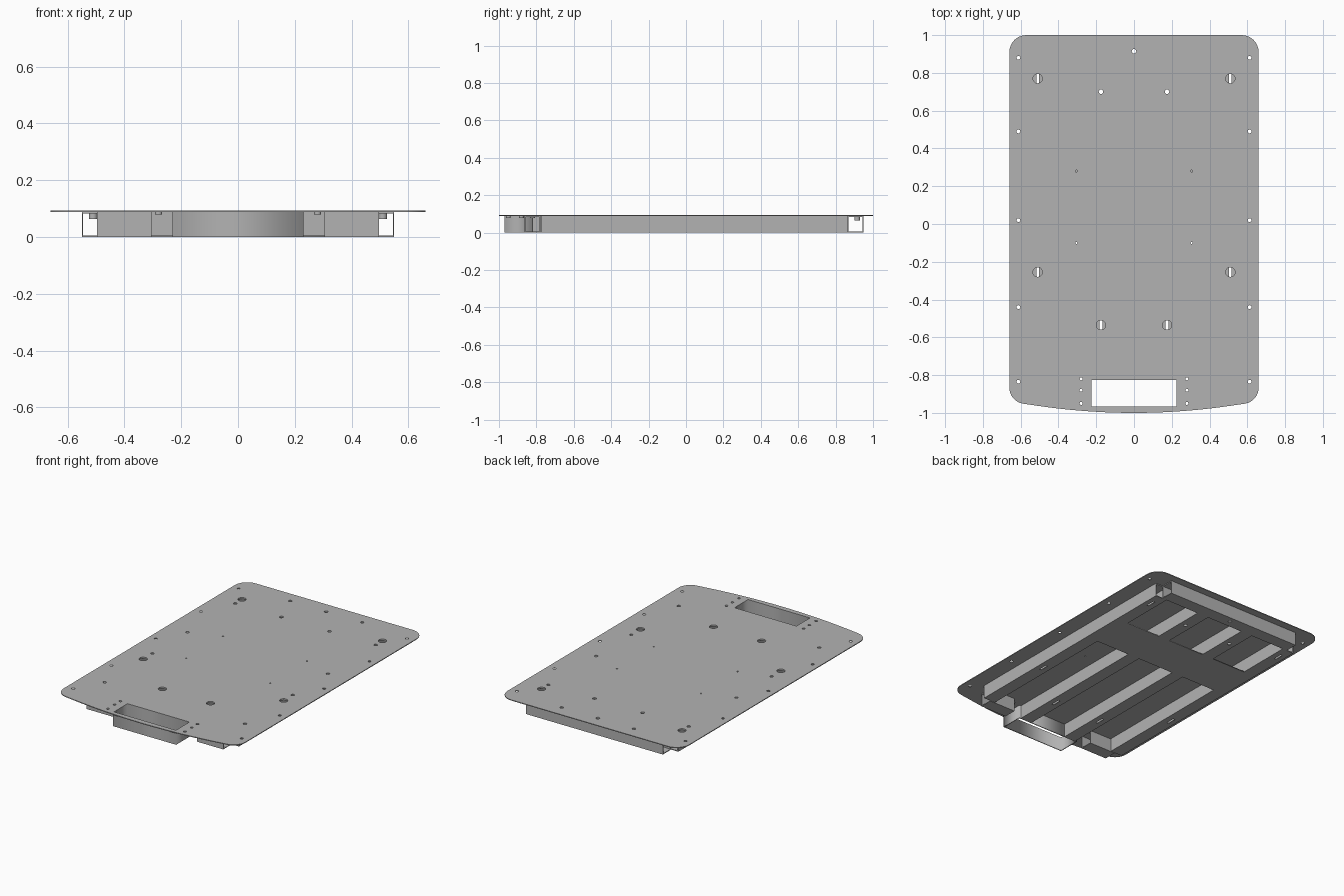
import bpy, bmesh, math
from mathutils import Vector

cube = bpy.data.objects.get("Cube")
if cube:
    bpy.data.objects.remove(cube, do_unlink=True)

grey = bpy.data.materials.new("aluminium grey")
grey.use_nodes = True
colour = (0.45, 0.45, 0.45, 1)
grey.diffuse_color = colour
grey.node_tree.nodes["Principled BSDF"].inputs["Base Color"].default_value = colour

TOP, UNDER = 0.093, 0.088      # faces of the deck sheet
W, WALL = 0.085, 0.005         # tube width and wall


def link(name, mesh):
    ob = bpy.data.objects.new(name, mesh)
    bpy.context.collection.objects.link(ob)
    ob.data.materials.append(grey)
    return ob


def circle(x, y, r, n=20):
    return [(x + r * math.cos(2 * math.pi * i / n),
             y + r * math.sin(2 * math.pi * i / n)) for i in range(n)]


def rect(x0, x1, y0, y1):
    return [(x0, y0), (x1, y0), (x1, y1), (x0, y1)]


def sheet(name, loops, z0, z1):
    """Flat part: first loop is the outline, the others are holes."""
    cu = bpy.data.curves.new(name, 'CURVE')
    cu.dimensions, cu.fill_mode = '2D', 'BOTH'
    cu.extrude = (z1 - z0) / 2
    for pts in loops:
        sp = cu.splines.new('POLY')
        sp.points.add(len(pts) - 1)
        for p, (x, y) in zip(sp.points, pts):
            p.co = (x, y, 0, 1)
        sp.use_cyclic_u = True
    tmp = bpy.data.objects.new(name + "_path", cu)
    bpy.context.collection.objects.link(tmp)
    mesh = bpy.data.meshes.new_from_object(tmp.evaluated_get(bpy.context.evaluated_depsgraph_get()))
    bpy.data.objects.remove(tmp, do_unlink=True)
    mesh.materials.clear()
    ob = link(name, mesh)
    ob.location.z = (z0 + z1) / 2
    return ob


def tube(name, axis, centre, a, b):
    """Hollow square tube along x or y from a to b."""
    bm = bmesh.new()
    rings = []
    for t in (a, b):
        for inset in (0, WALL):
            h = W / 2 - inset
            ring = []
            for u, z in ((-h, inset), (h, inset), (h, UNDER - inset), (-h, UNDER - inset)):
                co = (centre + u, t, z) if axis == 'y' else (t, centre + u, z)
                ring.append(bm.verts.new(co))
            rings.append(ring)
    oa, ia, ob_, ib = rings
    for p, q in ((oa, ob_), (ia, ib), (oa, ia), (ob_, ib)):
        for i in range(4):
            j = (i + 1) % 4
            bm.faces.new((p[i], p[j], q[j], q[i]))
    bmesh.ops.recalc_face_normals(bm, faces=bm.faces)
    mesh = bpy.data.meshes.new(name)
    bm.to_mesh(mesh)
    bm.free()
    return link(name, mesh)


def cut(ob, pieces):
    for i, (loop, z0, z1) in enumerate(pieces):
        c = sheet(f"{ob.name}_cutter_{i}", [loop], z0, z1)
        bm = bmesh.new()
        bm.from_mesh(c.data)
        bmesh.ops.remove_doubles(bm, verts=bm.verts, dist=1e-5)
        bmesh.ops.recalc_face_normals(bm, faces=bm.faces)
        bm.to_mesh(c.data)
        bm.free()
        m = ob.modifiers.new("hole", 'BOOLEAN')
        m.operation, m.solver, m.object = 'DIFFERENCE', 'EXACT', c
        c.hide_render = True
        c.hide_set(True)


def access(x, y):
    """Round opening above, narrow slot below."""
    return [(circle(x, y, 0.025), 0.06, 0.12),
            (rect(x - 0.007, x + 0.007, y - 0.03, y + 0.03), -0.02, 0.03)]


# Deck outline: round back corners, bowed front edge
half = []
for i in range(9):
    t = math.pi / 2 * (1 - i / 8)
    half.append((0.57 + 0.09 * math.cos(t), 0.91 + 0.09 * math.sin(t)))
for i in range(9):
    t = math.radians(-80) * i / 8
    half.append((0.575 + 0.085 * math.cos(t), -0.867 + 0.085 * math.sin(t)))
for i in range(1, 9):
    x = 0.59 * (1 - i / 8)
    half.append((x, -1 + 0.05 * (x / 0.59) ** 2))
outline = half + [(-x, y) for x, y in reversed(half[:-1])]

# Deck holes: x, radius, rows along y
hole_rows = [
    (0.612, 0.010, (0.88, 0.49, 0.02, -0.44, -0.835)),
    (0.51, 0.011, (0.70, 0.205, -0.16, -0.655)),
    (0.51, 0.025, (0.77, -0.255)),
    (0.175, 0.025, (-0.535,)),
    (0.175, 0.012, (0.70,)),
    (0.262, 0.011, (0.915,)),
    (0.28, 0.009, (-0.82, -0.88, -0.95)),
    (0.305, 0.005, (0.28, -0.10)),
]
holes = [circle(s * x, y, r) for x, r, ys in hole_rows for y in ys for s in (-1, 1)]
holes.append(circle(0, 0.915, 0.012))
grip = rect(-0.225, 0.225, -0.965, -0.825)
sheet("deck", [outline, grip] + holes, UNDER, TOP)

# Handle box: four walls around the grip opening
sheet("handle_box", [rect(-0.23, 0.23, -0.97, -0.82), grip], 0, UNDER)

# Frame tubes
back = tube("back_tube", 'x', 0.9075, -0.497, 0.497)
cut(back, [(circle(0, 0.915, 0.012), -0.02, 0.12)])
for s, side in ((1, "left"), (-1, "right")):
    rail = tube(f"{side}_side_tube", 'y', s * 0.5075, -0.775, 0.865)
    cut(rail, access(s * 0.51, 0.77) + access(s * 0.51, -0.255))
    inner = tube(f"{side}_inner_tube", 'y', s * 0.175, -0.82, 0.865)
    cut(inner, access(s * 0.175, -0.535) + [(circle(s * 0.175, 0.70, 0.012), -0.02, 0.12)])
    tube(f"{side}_front_tube", 'x', -0.82, *sorted((s * 0.305, s * 0.497)))

    # Threaded inserts under the deck
    for i, y in enumerate((0.70, 0.205, -0.16, -0.655)):
        sheet(f"{side}_rail_insert_{i}", [circle(s * 0.51, y, 0.015)], 0.064, 0.084)
    sheet(f"{side}_back_insert", [circle(s * 0.262, 0.915, 0.015)], 0.064, 0.084)
    for i, y in enumerate((-0.82, -0.88, -0.95)):
        sheet(f"{side}_handle_nut_{i}", [circle(s * 0.28, y, 0.013), circle(s * 0.28, y, 0.008)],
              0.079, UNDER)

# Thin belly panel between the rails
sheet("belly_panel", [rect(-0.465, 0.465, 0.205, 0.495)], 0, 0.005)
